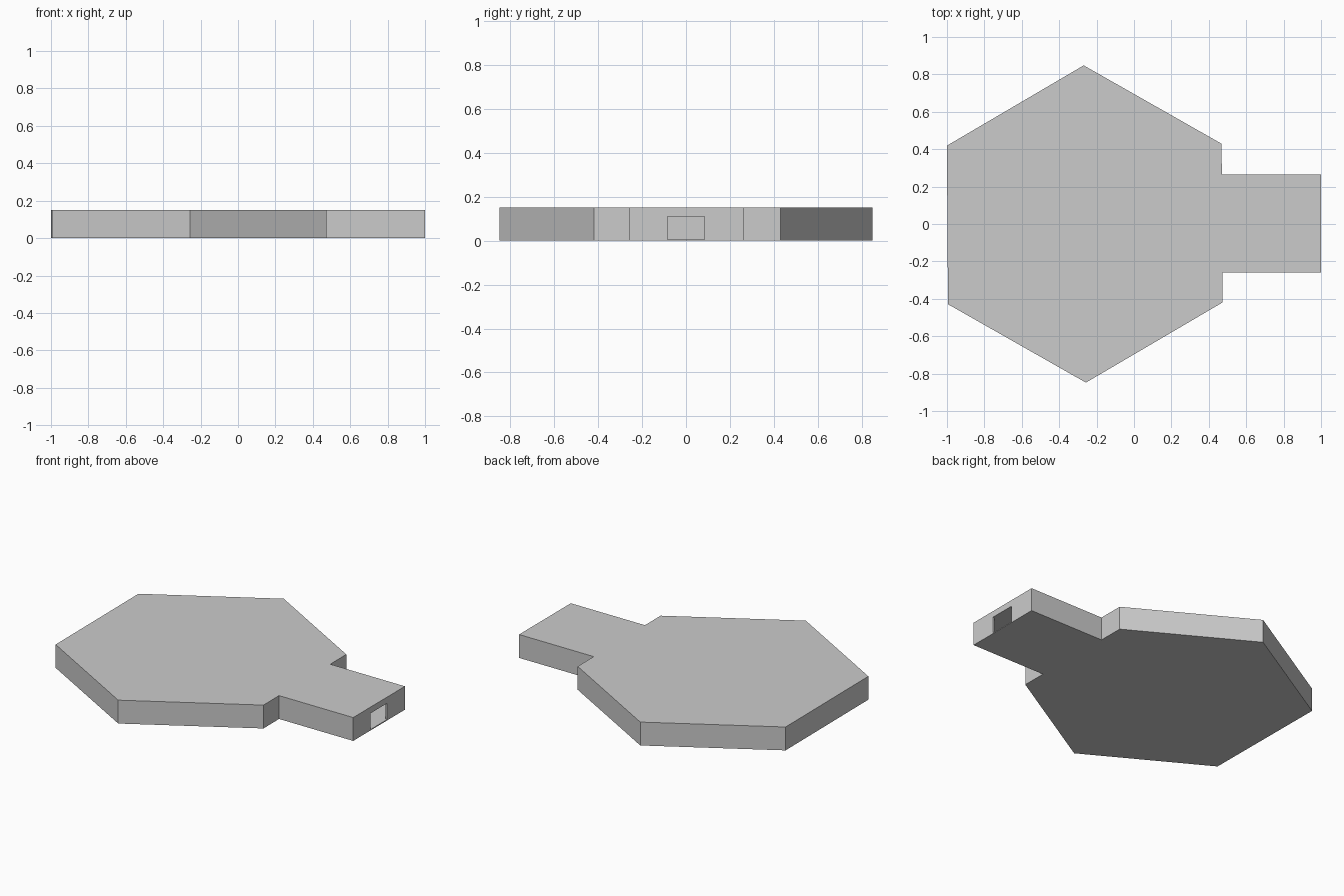
import bpy, bmesh, math

if "Cube" in bpy.data.objects:
    bpy.data.objects.remove(bpy.data.objects["Cube"])

CX, R, TURN = -0.263, 0.848, math.radians(0.4)   # hexagonal room
Y0, Y1 = -0.26, 0.265                            # passage sides
HEIGHT, CEILING, FLOOR, WALL = 0.15, 0.11, 0.006, 0.012
DOOR = 0.085


def plan(inset, end, neck=()):
    """Counter-clockwise floor plan: passage end, then round the hexagon."""
    r = R - inset / math.cos(math.pi / 6)
    hexagon = [(CX + r * math.cos(a), r * math.sin(a))
               for a in (math.radians(30 + 60 * i) + TURN for i in range(6))]
    (x0, ya), (x1, yb) = hexagon[5], hexagon[0]
    lo, hi = Y0 + inset, Y1 - inset

    def edge_x(y):
        return x0 + (x1 - x0) * (y - ya) / (yb - ya)

    return ([(edge_x(lo), lo), (end, lo)] + list(neck)
            + [(end, hi), (edge_x(hi), hi)] + hexagon)


def prism(name, points, z0, z1):
    bm = bmesh.new()
    face = bm.faces.new([bm.verts.new((x, y, z0)) for x, y in points])
    top = bmesh.ops.extrude_face_region(bm, geom=[face])["geom"]
    verts = [g for g in top if isinstance(g, bmesh.types.BMVert)]
    bmesh.ops.translate(bm, verts=verts, vec=(0, 0, z1 - z0))
    bmesh.ops.recalc_face_normals(bm, faces=bm.faces[:])
    mesh = bpy.data.meshes.new(name)
    bm.to_mesh(mesh)
    bm.free()
    ob = bpy.data.objects.new(name, mesh)
    bpy.context.collection.objects.link(ob)
    return ob


# Outer body: hexagonal room with passage
shell = prism("room_shell", plan(0, 1.0), 0, HEIGHT)

# Hollow interior, reaching out through the doorway
inner_end = 1.0 - WALL
neck = [(inner_end, -DOOR), (1.1, -DOOR), (1.1, DOOR), (inner_end, DOOR)]
cavity = prism("interior_cutter", plan(WALL, inner_end, neck), FLOOR, CEILING)
cavity.hide_render = True
cavity.hide_viewport = True

cut = shell.modifiers.new("hollow", "BOOLEAN")
cut.operation = "DIFFERENCE"
cut.solver = "EXACT"
cut.object = cavity
